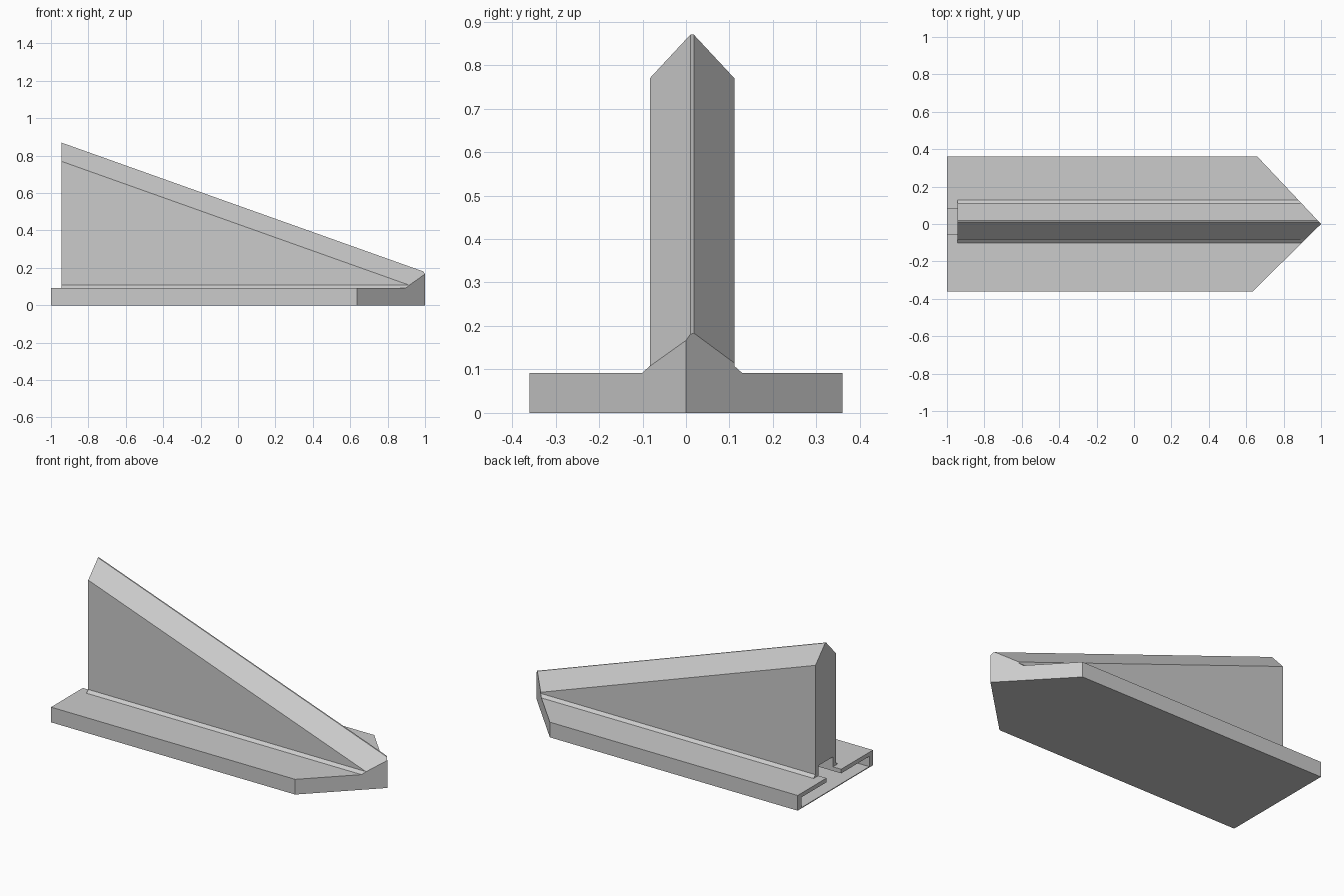
import bpy
import bmesh
from mathutils import Vector

if "Cube" in bpy.data.objects:
    bpy.data.objects.remove(bpy.data.objects["Cube"], do_unlink=True)

grey = bpy.data.materials.new("light grey")
grey.use_nodes = True
colour = (0.6, 0.6, 0.6, 1)
grey.diffuse_color = colour
grey.node_tree.nodes["Principled BSDF"].inputs["Base Color"].default_value = colour

BACK, TIP = -1.0, 1.0
FIN_BACK = -0.945
MID = 0.014            # fin centre line
HALF_FIN = 0.097
HALF_PLATE = 0.36
PLATE_TOP = 0.092
SLOPE = -0.356         # fall of the ridge along x


def cut(bm, point, normal):
    """Slice off everything on the normal's side and cap the opening."""
    geom = bm.verts[:] + bm.edges[:] + bm.faces[:]
    result = bmesh.ops.bisect_plane(bm, geom=geom, dist=1e-5, plane_co=point,
                                    plane_no=normal, clear_outer=True)
    edges = [e for e in result["geom_cut"] if isinstance(e, bmesh.types.BMEdge)]
    if edges:
        bmesh.ops.holes_fill(bm, edges=edges, sides=0)


def prism(name, profile, x0, x1, planes=()):
    """Extrude a (y, z) profile along x, then trim it by planes."""
    bm = bmesh.new()
    face = bm.faces.new([bm.verts.new((x0, y, z)) for y, z in profile])
    new = bmesh.ops.extrude_face_region(bm, geom=[face])["geom"]
    moved = [v for v in new if isinstance(v, bmesh.types.BMVert)]
    bmesh.ops.translate(bm, verts=moved, vec=(x1 - x0, 0, 0))
    for point, normal in planes:
        cut(bm, point, normal)
    bmesh.ops.recalc_face_normals(bm, faces=bm.faces)
    mesh = bpy.data.meshes.new(name)
    bm.to_mesh(mesh)
    bm.free()
    mesh.materials.append(grey)
    obj = bpy.data.objects.new(name, mesh)
    bpy.context.collection.objects.link(obj)
    return obj


def mirrored(half, centre):
    """Complete a right-hand half profile about a centre line."""
    return ([(centre + y, z) for y, z in half]
            + [(centre - y, z) for y, z in reversed(half)])


# Two upright planes that form the pointed nose
nose = []
for side, shoulder_x in ((-1, 0.635), (1, 0.66)):
    normal = Vector((HALF_PLATE, side * (TIP - shoulder_x), 0)).normalized()
    nose.append((Vector((TIP, 0, 0)), normal))

# Two sloping planes and a narrow flat that form the fin's ridge
roof = [(Vector((FIN_BACK, MID, 0.87)), Vector((-SLOPE, 0, 1)).normalized())]
for side in (-1, 1):
    shoulder = Vector((FIN_BACK, MID + side * HALF_FIN, 0.77))
    roof.append((shoulder, Vector((-SLOPE, side * 1.075, 1)).normalized()))

# Base plate
plate = prism("base_plate", mirrored([(HALF_PLATE, 0), (HALF_PLATE, PLATE_TOP)], 0),
              BACK, TIP, nose)

# Upright fin with flared foot
foot = HALF_FIN + 0.018
fin = prism("fin", mirrored([(foot, PLATE_TOP), (HALF_FIN, 0.108), (HALF_FIN, 1)], MID),
            FIN_BACK, TIP, roof + nose)

# T-shaped slot open at the back
stem = 0.07
wide = HALF_PLATE - 0.035
slot_profile = [(-wide, 0.005), (wide, 0.005), (wide, 0.067), (MID + stem, 0.067),
                (MID + stem, 0.152), (MID - stem, 0.152), (MID - stem, 0.067),
                (-wide, 0.067)]
slot = prism("slot_cutter", slot_profile, BACK - 0.1, 0.6)
slot.hide_render = True

for part in (plate, fin):
    mod = part.modifiers.new("slot", "BOOLEAN")
    mod.operation = "DIFFERENCE"
    mod.solver = "EXACT"
    mod.object = slot
    bpy.context.view_layer.objects.active = part
    bpy.ops.object.modifier_apply(modifier=mod.name)

bpy.data.objects.remove(slot, do_unlink=True)
